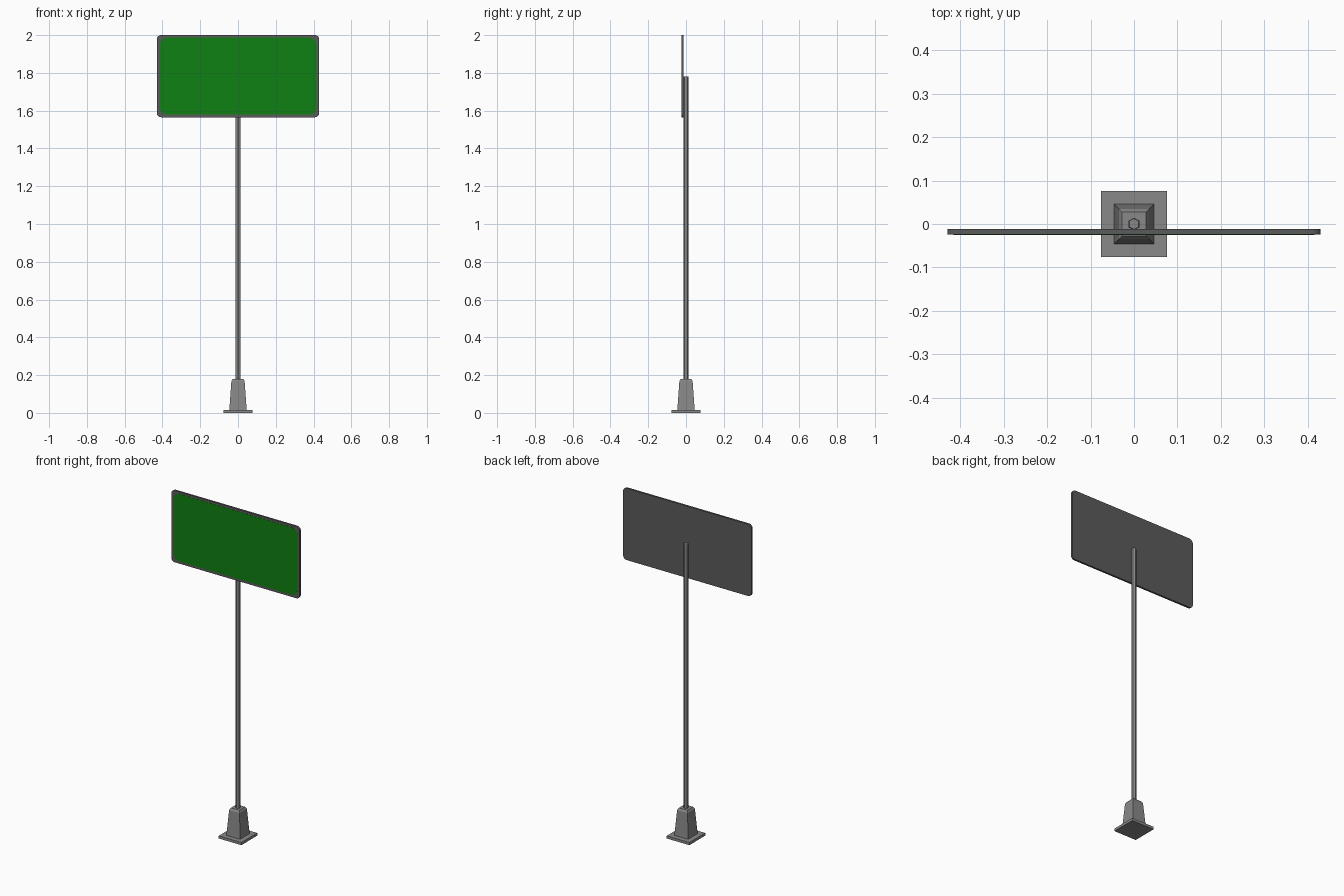
import bpy, bmesh, math

if "Cube" in bpy.data.objects:
    bpy.data.objects.remove(bpy.data.objects["Cube"])


def material(name, rgb):
    m = bpy.data.materials.new(name)
    m.diffuse_color = (*rgb, 1)
    m.use_nodes = True
    m.node_tree.nodes["Principled BSDF"].inputs["Base Color"].default_value = m.diffuse_color
    return m


GREY = material("light grey metal", (0.25, 0.25, 0.25))
DARK = material("dark grey panel", (0.105, 0.105, 0.105))
GREEN = material("sign green", (0.005, 0.22, 0.006))


def loft(name, rings, mat):
    """Join equal-sized rings of points into a capped solid."""
    bm = bmesh.new()
    loops = [[bm.verts.new(p) for p in ring] for ring in rings]
    n = len(loops[0])
    for a, b in zip(loops, loops[1:]):
        for i in range(n):
            j = (i + 1) % n
            bm.faces.new((a[i], a[j], b[j], b[i]))
    bm.faces.new(loops[0][::-1])
    bm.faces.new(loops[-1])
    bmesh.ops.recalc_face_normals(bm, faces=bm.faces)
    me = bpy.data.meshes.new(name)
    bm.to_mesh(me)
    bm.free()
    me.materials.append(mat)
    ob = bpy.data.objects.new(name, me)
    bpy.context.collection.objects.link(ob)
    return ob


def polygon(sides, r, z, turn):
    return [(r * math.cos(turn + i * math.tau / sides),
             r * math.sin(turn + i * math.tau / sides), z) for i in range(sides)]


def square(half, z):
    return polygon(4, half * math.sqrt(2), z, math.pi / 4)


def rounded_rect(hw, hh, r, y, zc, seg=4):
    pts = []
    for k, (sx, sz) in enumerate([(1, 1), (-1, 1), (-1, -1), (1, -1)]):
        for i in range(seg + 1):
            a = (k + i / seg) * math.pi / 2
            pts.append((sx * (hw - r) + r * math.cos(a), y,
                        zc + sz * (hh - r) + r * math.sin(a)))
    return pts


# Foot plate and tapered socket
loft("foot_plate", [square(0.076, 0), square(0.076, 0.016)], GREY)
loft("pole_socket", [square(0.046, 0.016), square(0.035, 0.168), square(0.028, 0.18)], GREY)

# Six-sided pole with a small bevelled tip
loft("pole", [polygon(6, r, z, math.pi / 2)
              for r, z in ((0.0145, 0.175), (0.0145, 1.775), (0.0125, 1.78))], GREY)

# Sign panel and its green face
ZC = 1.7825
loft("sign_panel", [rounded_rect(0.43, 0.2175, 0.022, y, ZC) for y in (-0.012, -0.024)], DARK)
loft("sign_face", [rounded_rect(0.416, 0.204, 0.04, y, ZC) for y in (-0.0235, -0.025)], GREEN)
